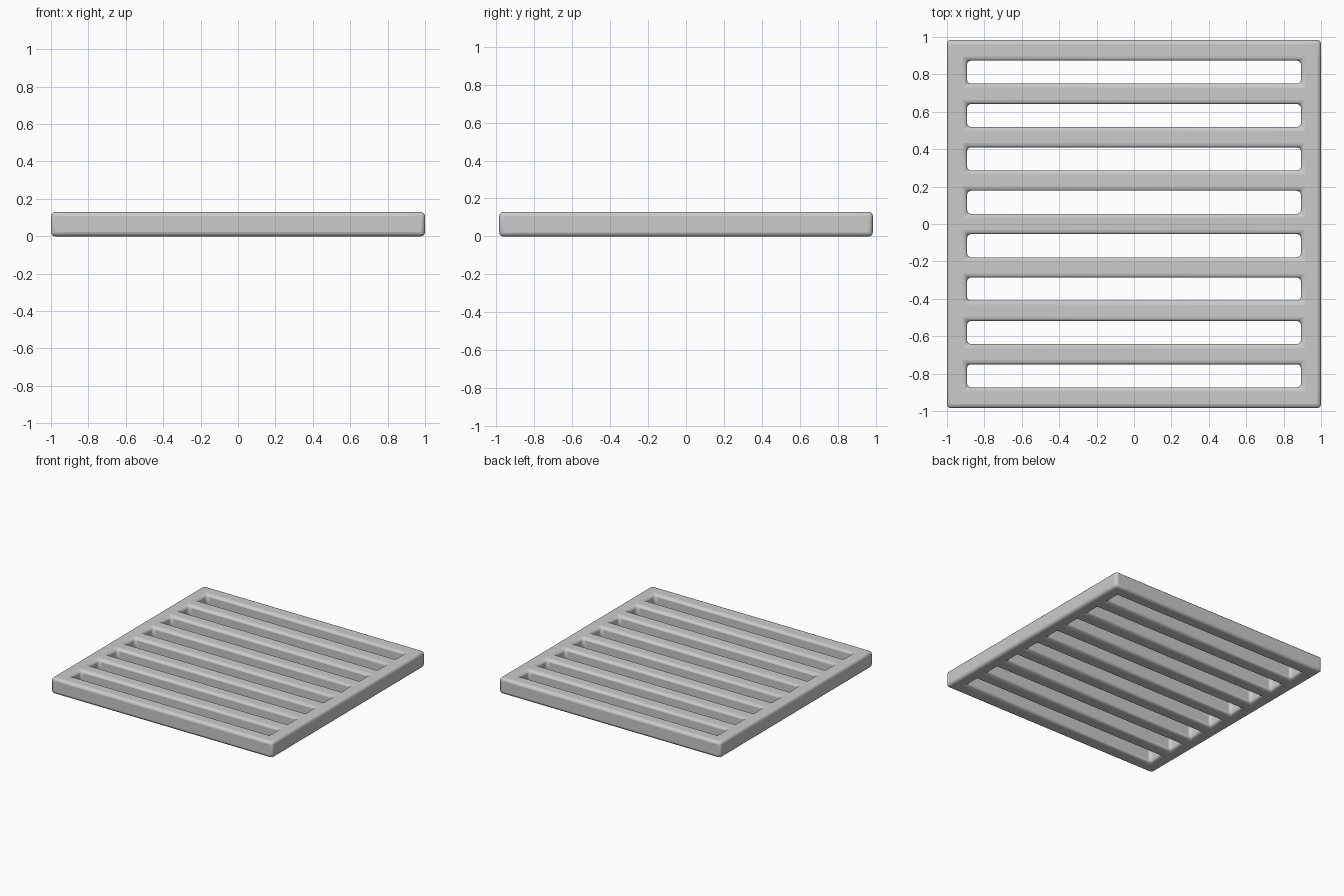
import bpy, bmesh

if "Cube" in bpy.data.objects:
    bpy.data.objects.remove(bpy.data.objects["Cube"])

HX, HY, HEIGHT = 1.0, 0.985, 0.13
SLOT_X, SLOT_W, PITCH, COUNT = 0.893, 0.124, 0.232, 8

# Cut lines of the flat layout: frame borders and slot edges
xs = [-HX, -SLOT_X, SLOT_X, HX]
ys = [-HY]
for i in range(COUNT):
    c = (i - (COUNT - 1) / 2) * PITCH
    ys += [c - SLOT_W / 2, c + SLOT_W / 2]
ys.append(HY)

# Flat grid with the slot cells left open
bm = bmesh.new()
v = [[bm.verts.new((x, y, 0)) for y in ys] for x in xs]
for i in range(len(xs) - 1):
    for j in range(len(ys) - 1):
        if i == 1 and j % 2 == 1:
            continue
        bm.faces.new((v[i][j], v[i + 1][j], v[i + 1][j + 1], v[i][j + 1]))

# Thicken into a slatted plate
res = bmesh.ops.extrude_face_region(bm, geom=bm.faces[:], use_keep_orig=True)
top = [g for g in res["geom"] if isinstance(g, bmesh.types.BMVert)]
bmesh.ops.translate(bm, verts=top, vec=(0, 0, HEIGHT))
bmesh.ops.recalc_face_normals(bm, faces=bm.faces[:])

mesh = bpy.data.meshes.new("slatted_plate")
bm.to_mesh(mesh)
bm.free()
plate = bpy.data.objects.new("slatted_plate", mesh)
bpy.context.collection.objects.link(plate)

# Soft edges
bev = plate.modifiers.new("soft_edges", 'BEVEL')
bev.width = 0.022
bev.segments = 3
bev.limit_method = 'ANGLE'
bpy.context.view_layer.objects.active = plate
plate.select_set(True)
bpy.ops.object.shade_smooth_by_angle()
